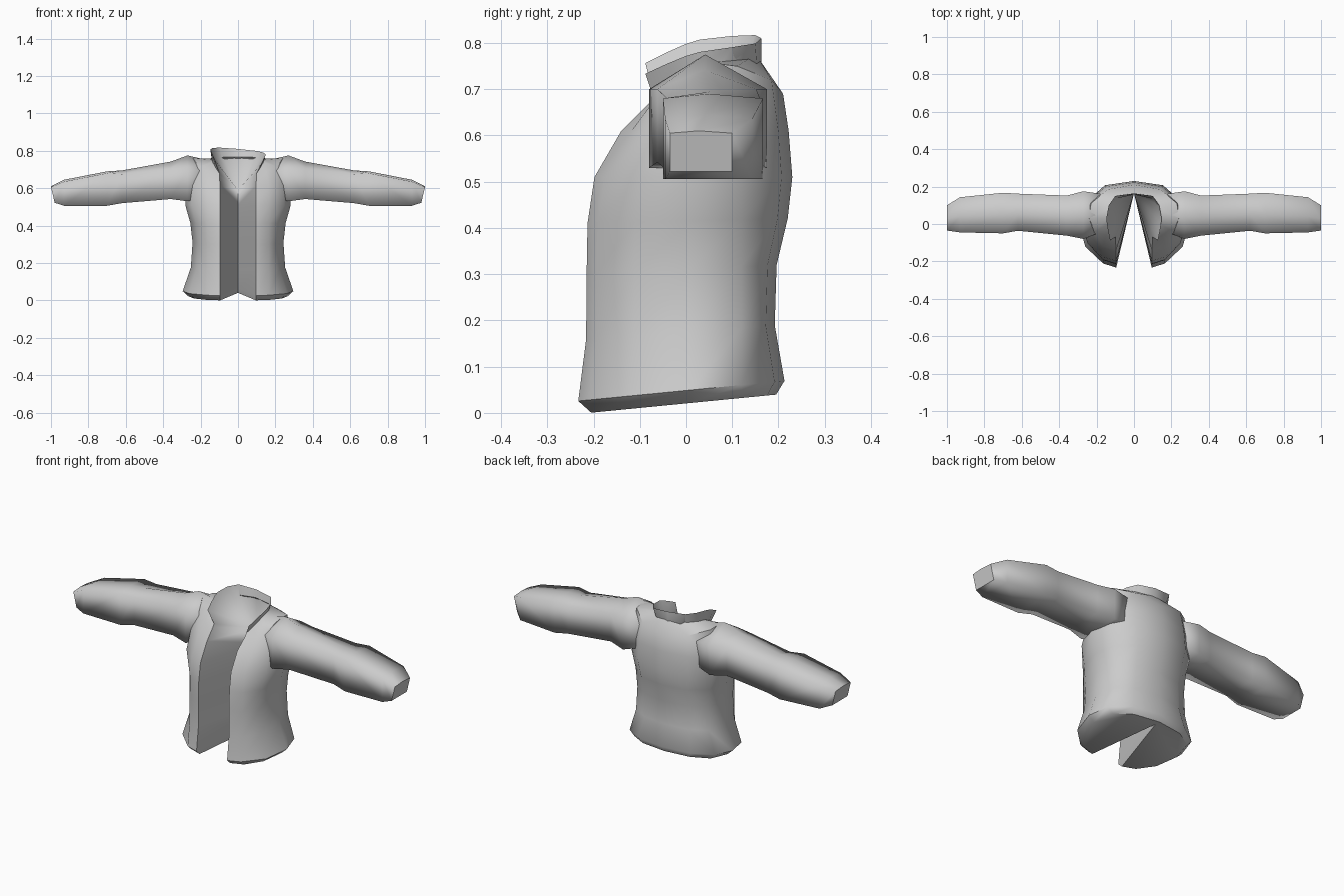
import bpy, bmesh, math

if "Cube" in bpy.data.objects:
    bpy.data.objects.remove(bpy.data.objects["Cube"])

cloth = bpy.data.materials.new("grey_cloth")
cloth.diffuse_color = (0.6, 0.6, 0.6, 1)
cloth.use_nodes = True
cloth.node_tree.nodes["Principled BSDF"].inputs["Base Color"].default_value = cloth.diffuse_color


def finish(bm, name, angle):
    bmesh.ops.remove_doubles(bm, verts=bm.verts, dist=0.0005)
    bmesh.ops.dissolve_degenerate(bm, edges=bm.edges, dist=0.0005)
    bmesh.ops.recalc_face_normals(bm, faces=bm.faces)
    me = bpy.data.meshes.new(name)
    bm.to_mesh(me)
    bm.free()
    me.materials.append(cloth)
    ob = bpy.data.objects.new(name, me)
    bpy.context.collection.objects.link(ob)
    bpy.ops.object.select_all(action='DESELECT')
    bpy.context.view_layer.objects.active = ob
    ob.select_set(True)
    bpy.ops.object.shade_smooth_by_angle(angle=math.radians(angle))
    return ob


# Torso levels: z, rise towards the back, front y, side x, back y
LEVELS = [(0.0, 0.04, -0.205, 0.265, 0.195), (0.028, 0.04, -0.233, 0.296, 0.213),
          (0.16, 0.03, -0.216, 0.252, 0.192), (0.30, 0.02, -0.215, 0.243, 0.196),
          (0.41, 0.01, -0.213, 0.255, 0.22), (0.51, 0.0, -0.198, 0.282, 0.23),
          (0.61, 0.0, -0.14, 0.275, 0.222)]
# Half loops from the front opening round to the centre back
SHOULDER = [(.10, -.08, .665), (.15, -.06, .69), (.21, -.04, .715), (.24, .03, .76),
            (.23, .11, .75), (.14, .185, .72), (0, .21, .69)]
COLLAR_BASE = [(.10, -.07, .68), (.12, -.035, .71), (.135, 0, .738), (.14, .03, .752),
               (.135, .08, .76), (.10, .135, .765), (0, .157, .767)]
COLLAR_TOP = [(.128, -.088, .745), (.138, -.04, .768), (.145, 0, .785), (.148, .03, .794),
              (.135, .10, .803), (.10, .15, .808), (0, .163, .81)]


def torso_loop(z, rise, fy, s, by):
    pts = [(0.095, fy), (0.165, fy + 0.022), (s * 0.88, fy * 0.52), (s, 0.01),
           (s * 0.9, 0.12), (s * 0.55, by * 0.9), (0, by)]
    return [(x, y, z + rise * (y + 0.21) / 0.41) for x, y in pts]


loops = [torso_loop(*lv) for lv in LEVELS] + [SHOULDER, COLLAR_BASE, COLLAR_TOP]

# Torso: two closed halves meeting at the centre back, with a wedge-shaped opening
bm = bmesh.new()
for side in (-1, 1):
    rows = []
    for loop in loops:
        tilt = 0.09 if loop is COLLAR_TOP else 0
        apex = (0, 0.165, min(loop[0][2] + (0.04 if loop[0][2] < 0.05 else 0), 0.59))
        rows.append([bm.verts.new((side * x, y, z - tilt * side * x))
                     for x, y, z in loop + [apex]])
    for a, b in zip(rows, rows[1:]):
        for i in range(6):
            bm.faces.new((a[i], a[i + 1], b[i + 1], b[i]))
        if a[7].co.z == b[7].co.z:
            bm.faces.new((a[7], a[0], b[0]))
        else:
            bm.faces.new((a[7], a[0], b[0], b[7]))
    bm.faces.new(rows[0])                       # hem
    for i in range(6):                          # inside of the neck
        bm.faces.new((rows[-1][i], rows[-1][i + 1], rows[-1][7]))
finish(bm, "jacket_body", 50)

# Sleeve sections: x, front y, back y, bottom z, corner z, ridge z
SECTIONS = [(0.17, -0.04, 0.16, 0.56, 0.69, 0.752), (0.27, -0.08, 0.175, 0.53, 0.70, 0.775),
            (0.36, -0.062, 0.152, 0.542, 0.70, 0.742), (0.62, -0.036, 0.162, 0.52, 0.675, 0.695),
            (0.70, -0.05, 0.167, 0.506, 0.68, 0.69), (0.93, -0.045, 0.143, 0.506, 0.635, 0.645),
            (1.0, -0.035, 0.1, 0.522, 0.605, 0.61)]

for side, name in ((-1, "right_sleeve"), (1, "left_sleeve")):
    bm = bmesh.new()
    rows = []
    for x, f, b, lo, c, top in SECTIONS:
        low_x = 0.98 if x == 1.0 else x         # slanted cuff
        rows.append([bm.verts.new((side * px, y, z)) for px, y, z in (
            (low_x, f, lo), (low_x, b, lo), (x, b, c), (x, 0.4 * f + 0.42 * b, top), (x, f, c))])
    for a, b in zip(rows, rows[1:]):
        for i in range(5):
            j = (i + 1) % 5
            bm.faces.new((a[i], a[j], b[j], b[i]))
    bm.faces.new(rows[0])
    cuff = bm.faces.new(rows[-1])
    cuff_edges = [e for e in cuff.edges]
    for e in cuff_edges:
        e.smooth = False
    ob = finish(bm, name, 100)
    # Crisp cuff edge
    for e in ob.data.edges:
        if all(abs(ob.data.vertices[v].co.x) > 0.97 for v in e.vertices):
            e.use_edge_sharp = True
